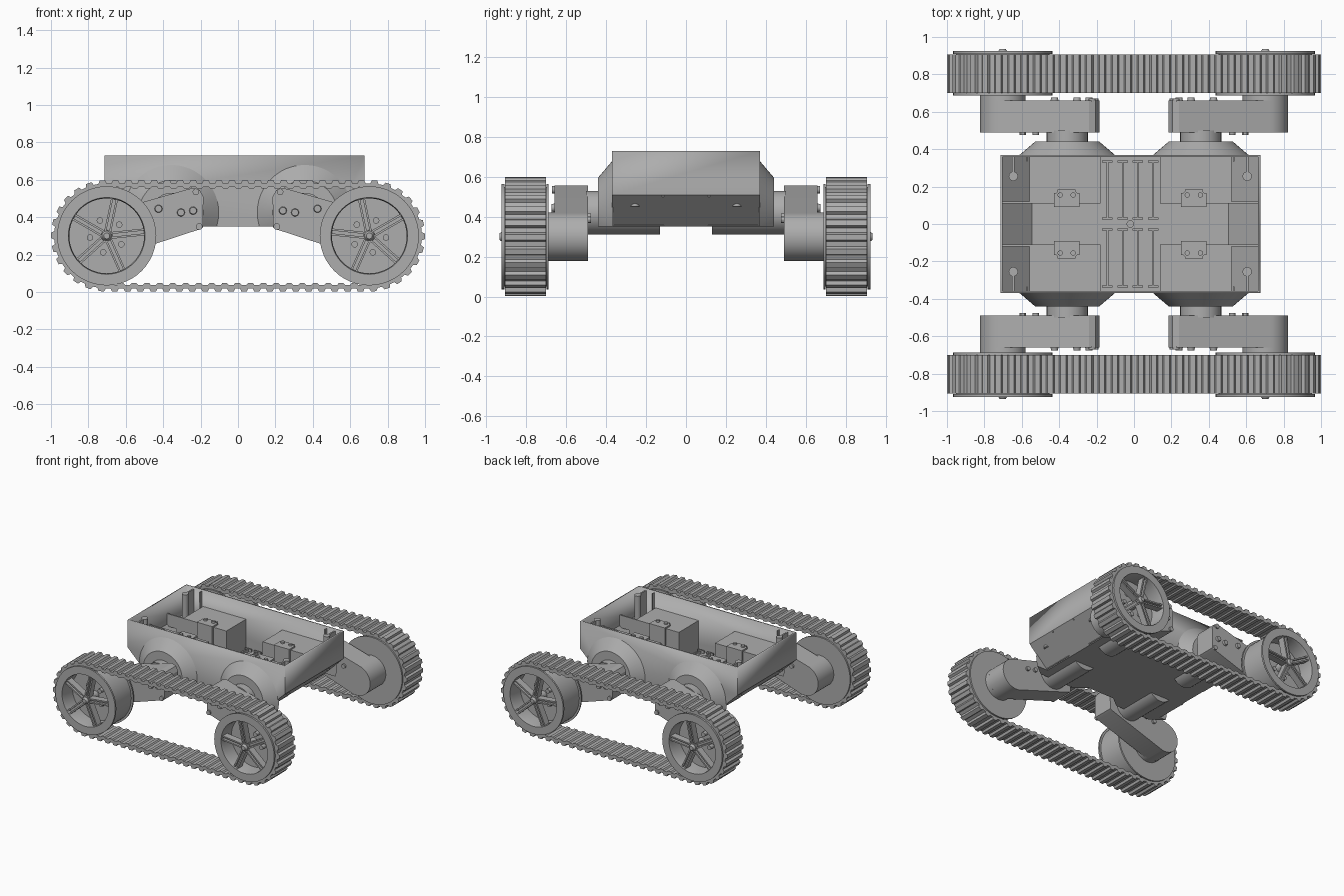
import bpy, bmesh
from math import pi, sin, cos, radians
from mathutils import Matrix, Vector

if "Cube" in bpy.data.objects:
    bpy.data.objects.remove(bpy.data.objects["Cube"])

grey = bpy.data.materials.new("plain grey")
grey.use_nodes = True
COLOUR = (0.42, 0.42, 0.42, 1)
grey.diffuse_color = COLOUR
grey.node_tree.nodes["Principled BSDF"].inputs["Base Color"].default_value = COLOUR

WX, WZ = 0.702, 0.30      # wheel axle
MX, MZ = 0.357, 0.42      # motor axis
BODY_X = -0.02            # chassis centre


def finish(name, bm, mirror=(True, True), cx=0):
    """Turn a bmesh into a shaded object, mirrored about x and/or y."""
    bmesh.ops.recalc_face_normals(bm, faces=bm.faces)
    mesh = bpy.data.meshes.new(name)
    bm.to_mesh(mesh)
    bm.free()
    mesh.materials.append(grey)
    ob = bpy.data.objects.new(name, mesh)
    ob.location.x = cx
    bpy.context.collection.objects.link(ob)
    bpy.ops.object.select_all(action='DESELECT')
    ob.select_set(True)
    bpy.context.view_layer.objects.active = ob
    bpy.ops.object.shade_smooth_by_angle(angle=radians(30))
    if any(mirror):
        mod = ob.modifiers.new("Mirror", 'MIRROR')
        mod.use_axis = (mirror[0], mirror[1], False)
        mod.use_mirror_merge = False
    return ob


def box(bm, x0, x1, y0, y1, z0, z1, rot=None):
    size = Matrix.Diagonal((x1 - x0, y1 - y0, z1 - z0, 1))
    place = Matrix.Translation(((x0 + x1) / 2, (y0 + y1) / 2, (z0 + z1) / 2))
    m = place @ size
    bmesh.ops.create_cube(bm, size=1, matrix=rot @ m if rot else m)


def cyl(bm, x, z, y0, y1, r0, r1=None, seg=32):
    """Cylinder or cone along y."""
    m = Matrix.Translation((x, (y0 + y1) / 2, z)) @ Matrix.Rotation(-pi / 2, 4, 'X')
    bmesh.ops.create_cone(bm, cap_ends=True, segments=seg, radius1=r0,
                          radius2=r0 if r1 is None else r1, depth=y1 - y0, matrix=m)


def post(bm, x, y, z0, z1, r):
    bmesh.ops.create_cone(bm, cap_ends=True, segments=16, radius1=r, radius2=r,
                          depth=z1 - z0, matrix=Matrix.Translation((x, y, (z0 + z1) / 2)))


def prism(bm, points, y0, y1):
    """Extrude an x-z outline along y; returns the faces of the sides and caps."""
    face = bm.faces.new([bm.verts.new((x, y0, z)) for x, z in points])
    out = bmesh.ops.extrude_face_region(bm, geom=[face])["geom"]
    bmesh.ops.translate(bm, verts=[g for g in out if isinstance(g, bmesh.types.BMVert)],
                        vec=(0, y1 - y0, 0))


def lathe(bm, profile, x, z, seg=48):
    """Spin a (radius, y) profile around the y axis through x, z."""
    verts = [bm.verts.new((x + r, y, z)) for r, y in profile]
    edges = [bm.edges.new(p) for p in zip(verts, verts[1:])]
    bmesh.ops.spin(bm, geom=verts + edges, cent=(x, 0, z), axis=(0, 1, 0),
                   angle=2 * pi, steps=seg, use_merge=True)
    bmesh.ops.remove_doubles(bm, verts=bm.verts, dist=1e-5)


# Chassis tub: open top, sloped lower ends
bm = bmesh.new()
prism(bm, [(-.695, .73), (-.695, .51), (-.53, .35), (.53, .35), (.695, .51), (.695, .73)], -.37, .37)
bmesh.ops.recalc_face_normals(bm, faces=bm.faces)
bmesh.ops.delete(bm, geom=[f for f in bm.faces if f.normal.z > .9], context='FACES')
tub = finish("chassis_tub", bm, (False, False), BODY_X)
wall = tub.modifiers.new("Wall", 'SOLIDIFY')
wall.thickness = 0.012
wall.use_even_offset = True

# Motor housings inside the tub, with end dividers
bm = bmesh.new()
box(bm, .16, .54, .11, .362, .355, .60)
box(bm, .54, .69, .11, .12, .50, .60)
box(bm, .54, .60, .11, .12, .42, .50)
finish("motor_housing", bm, cx=BODY_X)

# Bent straps with two screws over each housing
bm = bmesh.new()
box(bm, .272, .408, .092, .185, .60, .612)
box(bm, .272, .408, .092, .11, .45, .60)
bmesh.ops.bevel(bm, geom=[e for e in bm.edges if abs((e.verts[0].co - e.verts[1].co).z) < .02
                          and e.calc_length() < .02 and e.verts[0].co.y > .15],
                offset=.02, segments=3, affect='EDGES')
for x in (.305, .375):
    post(bm, x, .155, .61, .625, .014)
finish("housing_strap", bm, cx=BODY_X)

# Corner screw posts with ribs
bm = bmesh.new()
post(bm, .625, .255, .45, .72, .025)
box(bm, .619, .631, .27, .362, .45, .72)
box(bm, .55, .556, .335, .362, .40, .72)
finish("corner_post", bm, cx=BODY_X)

# Low I-shaped floor ribs and centre post
bm = bmesh.new()
for x in (.04, .122):
    box(bm, x - .005, x + .005, .03, .335, .36, .385)
    for y in (.03, .335):
        box(bm, x - .028, x + .028, y - .005, y + .005, .36, .385)
finish("floor_rib", bm, cx=BODY_X)
bm = bmesh.new()
post(bm, 0, 0, .36, .40, .02)
finish("centre_post", bm, (False, False), BODY_X)

# Flared side mounts, cut flat at the tub floor
bm = bmesh.new()
cyl(bm, MX, MZ + .005, .365, .44, .26, .172, 48)
cut = bmesh.ops.bisect_plane(bm, geom=bm.verts[:] + bm.edges[:] + bm.faces[:], dist=1e-5,
                             plane_co=(0, 0, .35), plane_no=(0, 0, -1), clear_outer=True)
bmesh.ops.holes_fill(bm, edges=[e for e in cut["geom_cut"] if isinstance(e, bmesh.types.BMEdge)])
finish("side_mount", bm)

# Motor barrels reaching out to the arms
bm = bmesh.new()
cyl(bm, MX, MZ, .13, .50, .11)
finish("motor_barrel", bm)

# Gearbox arms: round at the wheel, blunt at the inner end
bm = bmesh.new()
R = .122
arc = [radians(-102 + i * 180 / 20) for i in range(21)]
outline = [(WX + R * cos(a), WZ + R * sin(a)) for a in arc]
outline += [(.24, .557), (.205, .545), (.185, .51), (.188, .345), (.205, .335)]
prism(bm, outline, .49, .66)
cyl(bm, WX, WZ, .65, .69, R)
for x, z in ((.24, .435), (.305, .425), (.425, .445)):
    cyl(bm, x, z, .655, .675, .022, .018, 16)
for x, z in ((.225, .535), (.208, .35)):
    cyl(bm, x, z, .655, .672, .018, seg=12)
for x, z in ((.525, .40), (.595, .385)):
    cyl(bm, x, z, .475, .495, .017, seg=12)
finish("gearbox_arm", bm)

# Wheels: flanged drum with a recessed disc
bm = bmesh.new()
lathe(bm, [(0, .688), (.265, .688), (.265, .70), (.25, .70), (.25, .91), (.265, .91),
           (.265, .924), (.205, .924), (.20, .90), (.20, .80), (0, .80)], WX, WZ)
finish("wheel_drum", bm)

# Five twin-bar spokes, bosses between them, and the hub
bm = bmesh.new()
cyl(bm, WX, WZ, .79, .92, .034, .03, 24)
cyl(bm, WX, WZ, .92, .936, .026, .016, 24)
for k in range(5):
    angle = radians(30 + 72 * k)
    turn = Matrix.Translation((WX, 0, WZ)) @ Matrix.Rotation(-angle, 4, 'Y')
    for side in (-1, 1):
        box(bm, .02, .203, .86, .915, side * .013 - .0055, side * .013 + .0055, turn)
    box(bm, .02, .203, .86, .895, -.01, .01, turn)
    boss = angle + radians(36)
    cyl(bm, WX + .09 * cos(boss), WZ + .09 * sin(boss), .795, .84, .017, seg=16)
finish("wheel_spokes", bm)

# Treaded tracks: a ribbed band around a stadium path
RUN, ARC, PITCHES = 2 * WX, pi * .28, 66
TOTAL = 2 * (RUN + ARC)


def track_point(s):
    """Centre and outward normal at distance s along the path."""
    half, s = divmod(s, RUN + ARC)
    sign = -1 if half % 2 else 1
    if s < RUN:
        return Vector((sign * (s - WX), 0, WZ)), Vector((0, 0, sign))
    a = pi / 2 - (s - RUN) / .28
    return Vector((sign * WX, 0, WZ)), Vector((sign * cos(a), 0, sign * sin(a)))


bm = bmesh.new()
rings = []
for i in range(PITCHES):
    for u, outer, inner in ((0, .281, .253), (.36, .281, .253), (.48, .298, .262), (.88, .298, .262)):
        c, n = track_point((i + u) / PITCHES * TOTAL)
        rings.append([bm.verts.new(c + n * r + Vector((0, y, 0)))
                      for r, y in ((outer, .701), (outer, .907), (inner, .907), (inner, .701))])
for a, b in zip(rings, rings[1:] + rings[:1]):
    for j in range(4):
        k = (j + 1) % 4
        bm.faces.new((a[j], a[k], b[k], b[j]))
finish("track", bm, (False, True))
